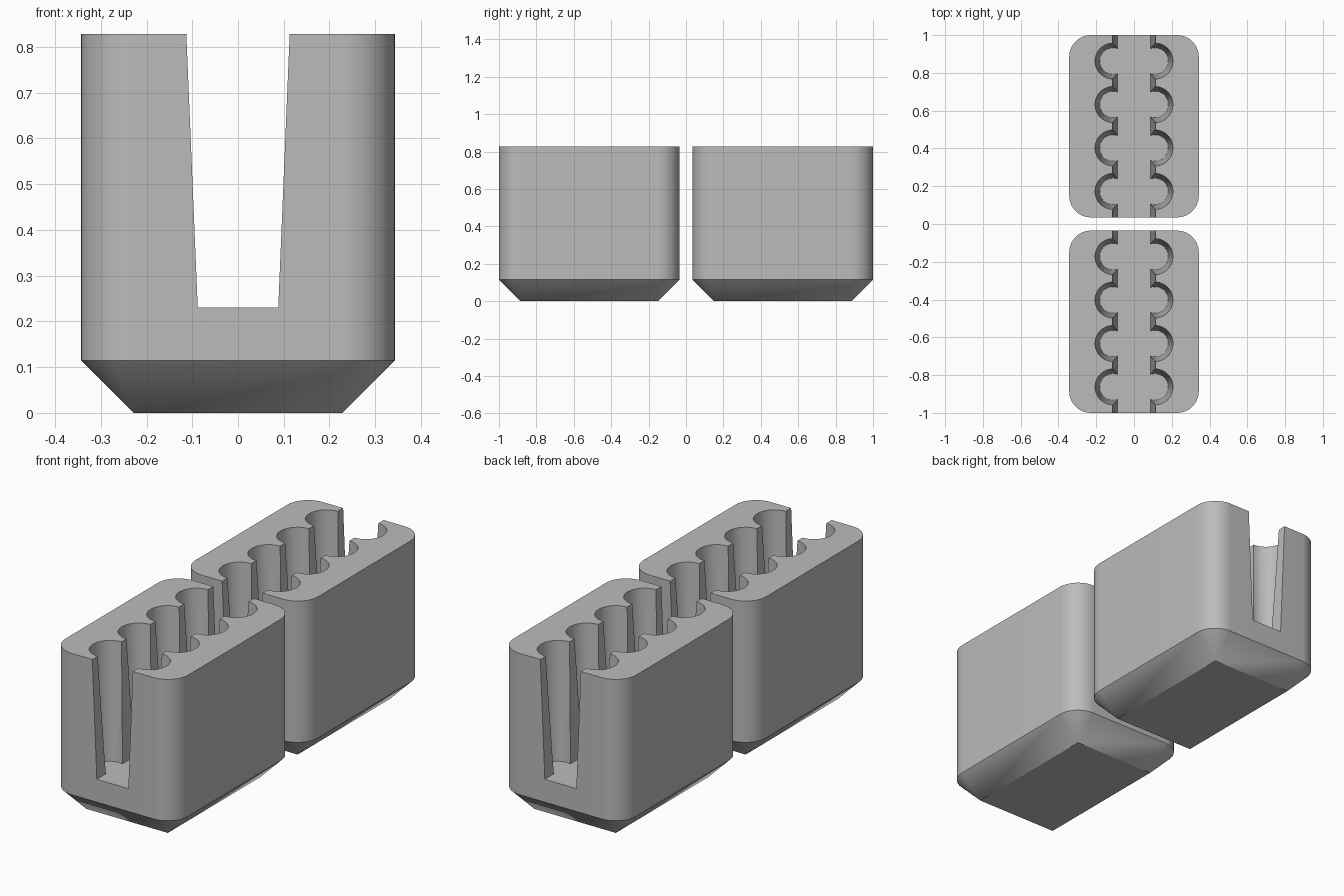
import bpy, bmesh, math
from math import pi, cos, sin

if "Cube" in bpy.data.objects:
    bpy.data.objects.remove(bpy.data.objects["Cube"], do_unlink=True)

HALF_W, HALF_L, HEIGHT = 0.343, 0.4825, 0.828
CORNER, FLOOR, GAP_CENTRE = 0.115, 0.23, 0.5175
PITCH = 0.23
CORNER_STEPS = 12

grey = bpy.data.materials.new("plain grey")
grey.use_nodes = True
COLOUR = (0.5, 0.5, 0.5, 1)
grey.diffuse_color = COLOUR
grey.node_tree.nodes["Principled BSDF"].inputs["Base Color"].default_value = COLOUR


def make_object(name, bm):
    bmesh.ops.recalc_face_normals(bm, faces=bm.faces)
    mesh = bpy.data.meshes.new(name)
    bm.to_mesh(mesh)
    bm.free()
    mesh.materials.append(grey)
    obj = bpy.data.objects.new(name, mesh)
    bpy.context.collection.objects.link(obj)
    return obj


def rounded_ring(bm, z, radius):
    """Rounded rectangle whose corner arcs share the same centres at every height."""
    ring = []
    for i, (sx, sy) in enumerate([(1, 1), (-1, 1), (-1, -1), (1, -1)]):
        for k in range(CORNER_STEPS + 1):
            a = (i + k / CORNER_STEPS) * pi / 2
            ring.append(bm.verts.new((sx * (HALF_W - CORNER) + radius * cos(a),
                                      sy * (HALF_L - CORNER) + radius * sin(a), z)))
    return ring


def make_body(name):
    # Rounded walls; the chamfer narrows to a sharp-cornered base
    bm = bmesh.new()
    rings = [rounded_ring(bm, z, r) for z, r in
             [(0, 0), (CORNER, CORNER), (HEIGHT, CORNER)]]
    for low, high in zip(rings, rings[1:]):
        for i in range(len(low)):
            j = (i + 1) % len(low)
            bm.faces.new((low[i], low[j], high[j], high[i]))
    bm.faces.new(rings[0])
    bm.faces.new(rings[-1])
    bmesh.ops.remove_doubles(bm, verts=bm.verts, dist=0.0001)
    return make_object(name, bm)


def make_slot():
    # Tapered channel through the whole length
    bm = bmesh.new()
    top = HEIGHT + 0.1
    top_half = 0.113 + 0.025 * 0.1 / (HEIGHT - FLOOR)
    profile = [(-0.088, FLOOR), (0.088, FLOOR), (top_half, top), (-top_half, top)]
    face = bm.faces.new([bm.verts.new((x, -0.6, z)) for x, z in profile])
    new = bmesh.ops.extrude_face_region(bm, geom=[face])["geom"]
    bmesh.ops.translate(bm, vec=(0, 1.2, 0),
                        verts=[v for v in new if isinstance(v, bmesh.types.BMVert)])
    return make_object("slot_cutter", bm)


def make_pockets():
    # Tapered round pockets along both slot walls
    bm = bmesh.new()
    depth = HEIGHT + 0.1 - FLOOR
    taper = 0.025 / (HEIGHT - FLOOR)
    for side in (-1, 1):
        for n in range(4):
            made = bmesh.ops.create_cone(bm, cap_ends=True, segments=48, depth=depth,
                                         radius1=0.07, radius2=0.07 + taper * depth)
            bmesh.ops.translate(bm, verts=made["verts"],
                                vec=(side * 0.111, (n - 1.5) * PITCH, FLOOR + depth / 2))
    return make_object("pocket_cutter", bm)


def cut(target, cutter):
    mod = target.modifiers.new("cut", 'BOOLEAN')
    mod.operation, mod.solver, mod.object = 'DIFFERENCE', 'EXACT', cutter
    bpy.ops.object.select_all(action='DESELECT')
    bpy.context.view_layer.objects.active = target
    target.select_set(True)
    bpy.ops.object.modifier_apply(modifier=mod.name)


cutters = [make_slot(), make_pockets()]

# Two identical holders in line
for name, y in (("front_holder", -GAP_CENTRE), ("back_holder", GAP_CENTRE)):
    holder = make_body(name)
    for cutter in cutters:
        cut(holder, cutter)
    bpy.ops.object.shade_smooth_by_angle(angle=math.radians(30))
    holder.location.y = y

for cutter in cutters:
    bpy.data.objects.remove(cutter, do_unlink=True)
